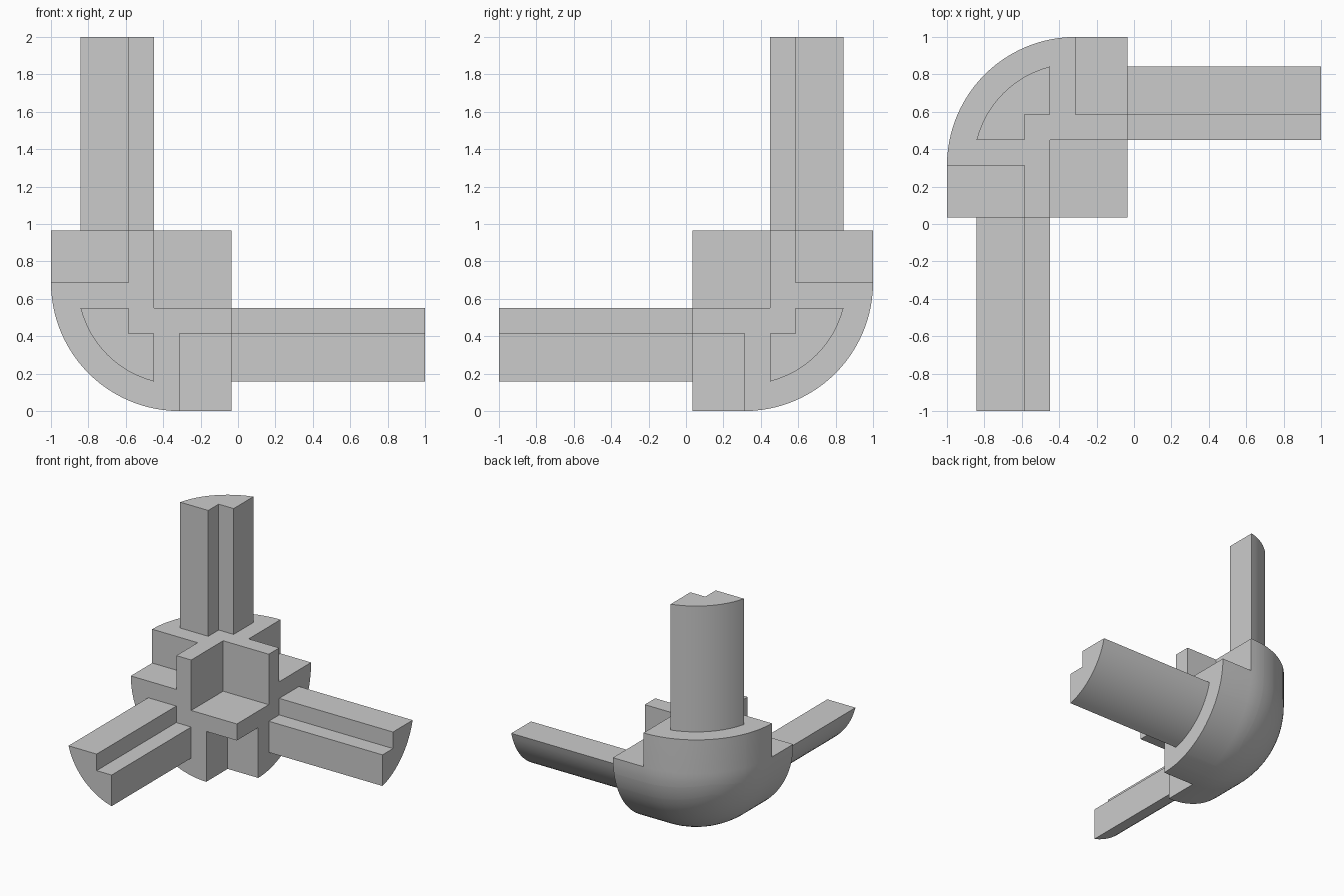
import bpy, bmesh, math
from itertools import product
from mathutils import Vector

if "Cube" in bpy.data.objects:
    bpy.data.objects.remove(bpy.data.objects["Cube"], do_unlink=True)

# Distances measured inwards from the rounded outer corner along each axis
HUB = 0.965       # hub size
R = 0.687         # outer rounding, also the slot start
ARM_OUT = 0.158   # outer edge of an arm
WALL_OUT = 0.414  # outer side of the inner walls
WALL_IN = 0.55    # inner side of the inner walls

grey = bpy.data.materials.new("plain grey")
grey.use_nodes = True
grey.diffuse_color = (0.6, 0.6, 0.6, 1)
grey.node_tree.nodes["Principled BSDF"].inputs["Base Color"].default_value = grey.diffuse_color


def cycle(p, k):
    """Swap axes in turn, so one shape serves all three directions."""
    return [p[(i - k) % 3] for i in range(3)]


def finish(bm, name):
    """Move from corner distances to model space and make a smooth object."""
    for v in bm.verts:
        v.co = (v.co.x - 1, 1 - v.co.y, v.co.z)
    bmesh.ops.recalc_face_normals(bm, faces=bm.faces)
    mesh = bpy.data.meshes.new(name)
    bm.to_mesh(mesh)
    bm.free()
    mesh.materials.append(grey)
    obj = bpy.data.objects.new(name, mesh)
    bpy.context.collection.objects.link(obj)
    bpy.ops.object.select_all(action='DESELECT')
    obj.select_set(True)
    bpy.context.view_layer.objects.active = obj
    bpy.ops.object.shade_smooth_by_angle(angle=math.radians(30))


# Hub grid lines: even angles on the rounding, plus the wall and slot planes
steps = 12
cuts = [R * (1 - math.tan(math.pi / 4 * (1 - i / steps))) for i in range(steps + 1)]
cuts = sorted(cuts + [WALL_OUT, WALL_IN, HUB])
cells = range(len(cuts) - 1)


def solid(cell):
    """A block without the inner recess and the three slots between arms."""
    if any(i not in cells for i in cell):
        return False
    mid = sorted((cuts[i] + cuts[i + 1]) / 2 for i in cell)
    slot = mid[0] < WALL_OUT and mid[1] > R
    return mid[0] < WALL_IN and not slot


# Hub: faces wherever a solid cell meets an empty one
bm = bmesh.new()
points = {}
planes = {}
for cell in product(cells, repeat=3):
    if not solid(cell):
        continue
    for axis, side in product(range(3), (0, 1)):
        beside = list(cell)
        beside[axis] += 2 * side - 1
        if solid(beside):
            continue
        quad = []
        for u, v in ((0, 0), (1, 0), (1, 1), (0, 1)):
            key = tuple(c + o for c, o in zip(cell, cycle((side, u, v), axis)))
            if key not in points:
                points[key] = bm.verts.new([cuts[i] for i in key])
            quad.append(points[key])
        level = cell[axis] + side
        planes.setdefault((axis, level), []).append(bm.faces.new(quad))

# Merge each flat inner plane, then round the outer shell
for (axis, level), faces in planes.items():
    if level > 0:
        bmesh.ops.dissolve_faces(bm, faces=faces)
for v in bm.verts:
    if min(v.co) < 1e-6:
        core = Vector([max(c, R) for c in v.co])
        v.co = core + (v.co - core).normalized() * R
finish(bm, "corner_hub")

# Arms: notched section with a round outer side
radius = math.hypot(R - ARM_OUT, R - WALL_IN)
start = math.atan2(R - ARM_OUT, R - WALL_IN)
end = math.pi / 2 - start
section = [(WALL_IN, WALL_OUT), (WALL_OUT, WALL_OUT), (WALL_OUT, WALL_IN)]
for i in range(steps + 1):
    t = end + (start - end) * i / steps
    section.append((R - radius * math.cos(t), R - radius * math.sin(t)))

for k, name in enumerate(("upright_arm", "side_arm", "front_arm")):
    bm = bmesh.new()
    base = bm.faces.new([bm.verts.new(cycle((a, b, HUB - 0.02), k)) for a, b in section])
    top = bmesh.ops.extrude_face_region(bm, geom=[base])["geom"]
    move = Vector(cycle((0, 0, 2 - HUB + 0.02), k))
    bmesh.ops.translate(bm, vec=move, verts=[g for g in top if isinstance(g, bmesh.types.BMVert)])
    finish(bm, name)
